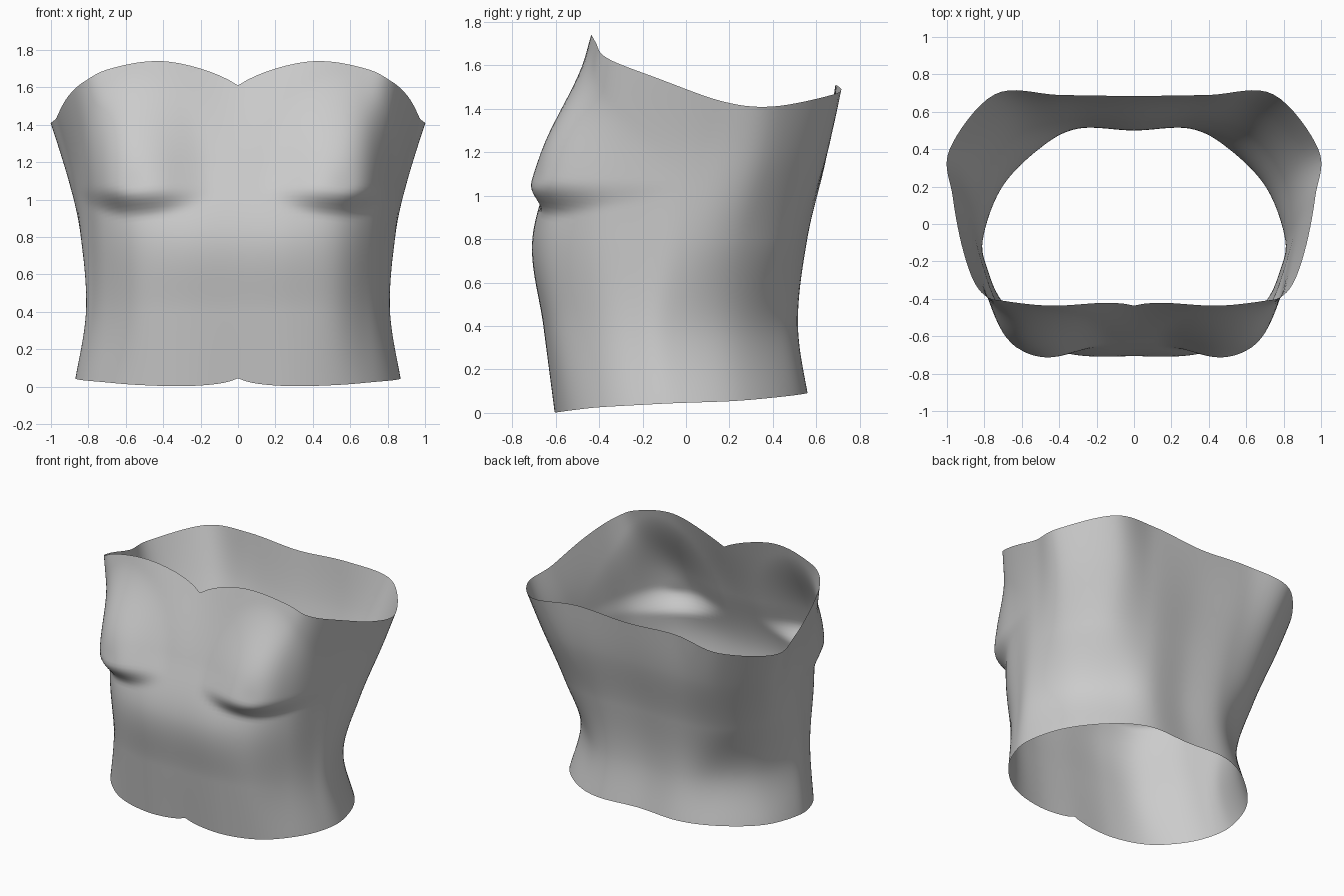
import bpy, bmesh, math

if "Cube" in bpy.data.objects:
    bpy.data.objects.remove(bpy.data.objects["Cube"])

# Half cross-sections (x, y) from front centre to back centre at z = 0, .4, .8, 1.2, 1.6
SECTIONS = [
    [(0, -.60), (.30, -.60), (.55, -.54), (.73, -.41), (.84, -.24), (.875, -.04), (.79, .23), (.57, .46), (.32, .57), (0, .56)],
    [(0, -.655), (.30, -.65), (.53, -.59), (.70, -.42), (.78, -.26), (.81, -.09), (.71, .19), (.51, .40), (.30, .51), (0, .50)],
    [(0, -.705), (.30, -.70), (.54, -.63), (.71, -.45), (.79, -.25), (.84, -.02), (.80, .25), (.61, .48), (.33, .555), (0, .545)],
    [(0, -.59), (.30, -.585), (.56, -.55), (.74, -.42), (.83, -.22), (.90, .08), (.92, .36), (.68, .62), (.38, .65), (0, .64)],
    [(0, -.44), (.38, -.475), (.66, -.44), (.81, -.37), (.91, -.18), (1.02, .19), (1.05, .42), (.78, .725), (.40, .70), (0, .70)],
]
# Hem heights at the same ten stations
TOP = [1.70, 1.745, 1.70, 1.635, 1.56, 1.44, 1.41, 1.47, 1.51, 1.49]
BOTTOM = [.01, .002, .01, .025, .035, .045, .055, .075, .09, .095]
NU, NV = 144, 72


def cubic(a, b, c, d, t):
    return .5 * (2 * b + (c - a) * t + (2 * a - 5 * b + 4 * c - d) * t * t
                 + (3 * b - a - 3 * c + d) * t ** 3)


def around(values, s):
    """Smooth closed interpolation at station s."""
    n, i = len(values), math.floor(s)
    return cubic(*(values[(i + k) % n] for k in (-1, 0, 1, 2)), s - i)


def along(values, s):
    """Smooth open interpolation with straight ends."""
    v = [2 * values[0] - values[1], *values, 2 * values[-1] - values[-2]]
    i = max(0, min(len(values) - 2, math.floor(s)))
    if s > len(values) - 1:
        return values[-1] + (values[-1] - values[-2]) * (s - len(values) + 1)
    return cubic(*v[i:i + 4], s - i)


def loop(half, sign=1):
    return list(half) + [sign * v for v in half[-2:0:-1]]


def smooth(t):
    t = max(0, min(1, t))
    return t * t * (3 - 2 * t)


def cup(x, z):
    """Fullness of the bust: crisp below, soft inward and upward."""
    dx, dz = abs(x) - .55, z - 1.07
    d = math.hypot(dx / (.42 if dx < 0 else .32), dz / (.17 if dz < 0 else .62))
    return smooth((1 - d) / .88)


XS = [loop([p[0] for p in s], -1) for s in SECTIONS]
YS = [loop([p[1] for p in s]) for s in SECTIONS]
top, bottom = loop(TOP), loop(BOTTOM)

# Lofted bodice shell
bm = bmesh.new()
columns = []
for i in range(NU):
    s = 18 * i / NU
    xs = [around(v, s) for v in XS]
    ys = [around(v, s) for v in YS]
    zt, zb = around(top, s), around(bottom, s)
    if s < 4 or s > 14:   # centre-front notches
        zt -= .09 * math.exp(-abs(xs[4]) / .13)
        zb += .035 * math.exp(-abs(xs[0]) / .07)
    column = []
    for j in range(NV + 1):
        z = zb + (zt - zb) * j / NV
        x, y = along(xs, z / .4), along(ys, z / .4)
        if y < 0:
            c = cup(x, z)
            y -= .105 * c
            x += math.copysign(.04 * c, x) * smooth((abs(x) - .4) / .3)
        column.append(bm.verts.new((x, y, z)))
    columns.append(column)
for i in range(NU):
    a, b = columns[i], columns[(i + 1) % NU]
    for j in range(NV):
        bm.faces.new((a[j], b[j], b[j + 1], a[j + 1])).smooth = True

mesh = bpy.data.meshes.new("bodice")
bm.to_mesh(mesh)
bm.free()
bpy.context.collection.objects.link(bpy.data.objects.new("bodice", mesh))
